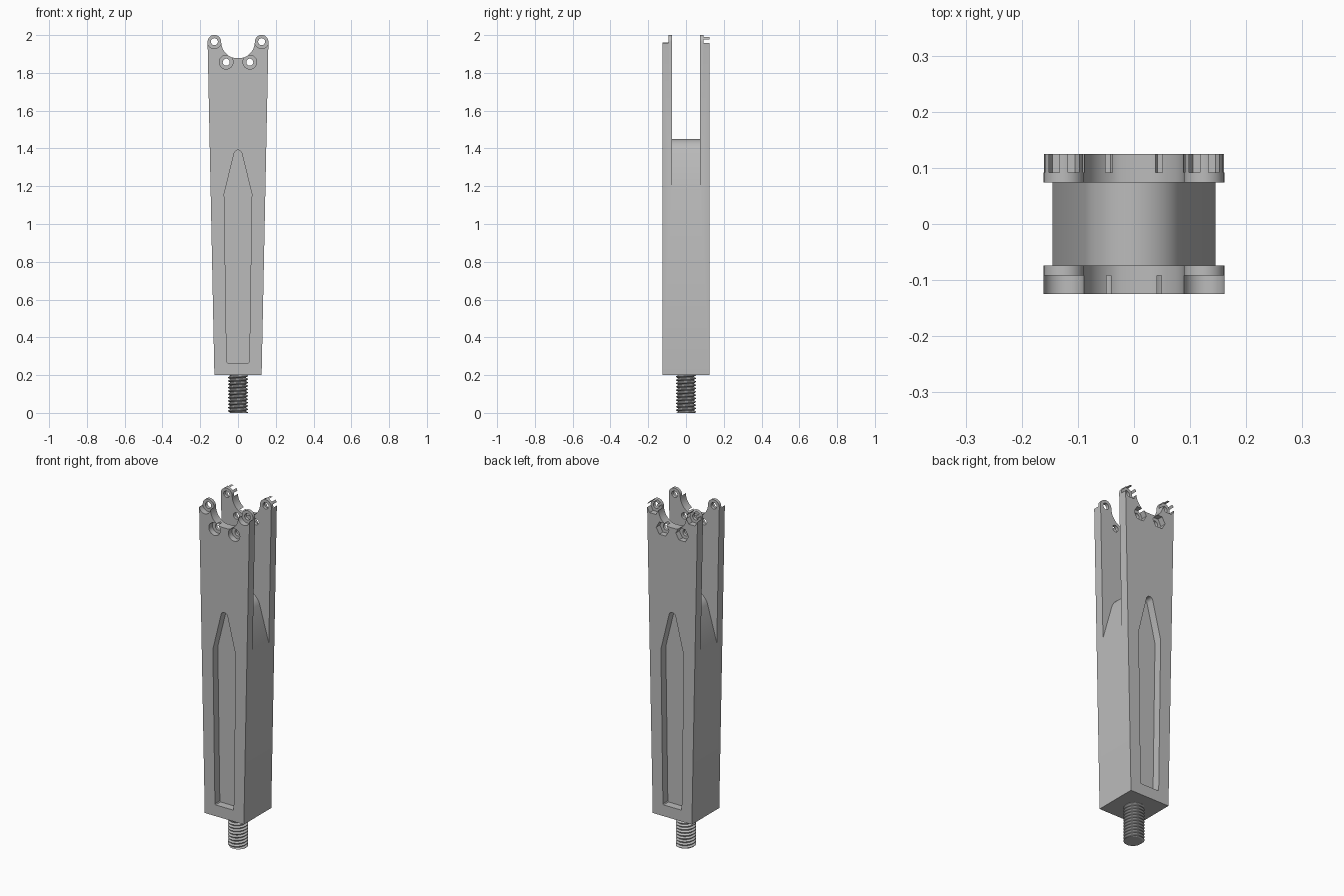
import bpy, bmesh
from math import sin, cos, pi, radians

old = bpy.data.objects.get("Cube")
if old:
    bpy.data.objects.remove(old, do_unlink=True)

grey = bpy.data.materials.new("plain_grey")
grey.use_nodes = True
colour = (0.5, 0.5, 0.5, 1)
grey.diffuse_color = colour
grey.node_tree.nodes["Principled BSDF"].inputs["Base Color"].default_value = colour


def make_object(name, bm):
    bmesh.ops.recalc_face_normals(bm, faces=bm.faces)
    mesh = bpy.data.meshes.new(name)
    bm.to_mesh(mesh)
    bm.free()
    mesh.materials.append(grey)
    obj = bpy.data.objects.new(name, mesh)
    bpy.context.collection.objects.link(obj)
    return obj


def prism(name, outline, y0, y1):
    """Extrude an x-z outline along y."""
    bm = bmesh.new()
    front = bm.faces.new([bm.verts.new((x, y0, z)) for x, z in outline])
    new = bmesh.ops.extrude_face_region(bm, geom=[front])["geom"]
    moved = [v for v in new if isinstance(v, bmesh.types.BMVert)]
    bmesh.ops.translate(bm, verts=moved, vec=(0, y1 - y0, 0))
    return make_object(name, bm)


def arc(cx, cz, r, start, end, steps):
    angles = [radians(start + (end - start) * i / steps) for i in range(steps + 1)]
    return [(cx + r * cos(a), cz + r * sin(a)) for a in angles]


def circle(cx, cz, r, sides):
    return arc(cx, cz, r, 0, 360, sides)[:-1]


def mirrored(half):
    """Complete a right-hand outline (bottom to top) with its left half."""
    return half + [(-x, z) for x, z in reversed(half) if x > 1e-6]


def cut(target, cutter):
    mod = target.modifiers.new("cut", 'BOOLEAN')
    mod.operation = 'DIFFERENCE'
    mod.solver = 'EXACT'
    mod.object = cutter
    bpy.context.view_layer.objects.active = target
    bpy.ops.object.modifier_apply(modifier=mod.name)
    bpy.data.objects.remove(cutter, do_unlink=True)


# Tapered body with rounded ears and a scooped top
EAR_X, EAR_Z, EAR_R = 0.125, 1.965, 0.036
scoop = arc(0, EAR_Z, EAR_X - EAR_R, 0, -90, 16)[1:]
scoop = [(x, z) for x, z in scoop if z > 1.88] + [(0.024, 1.88)]
half = [(0.125, 0.2)] + arc(EAR_X, EAR_Z, EAR_R, 0, 180, 16) + scoop
body = prism("forked_body", mirrored(half), -0.125, 0.125)

# Slot that splits the upper body into two plates, over a rounded peak
flank = [(0.2, 2.1), (0.2, 0.986)]
peak = arc(0, 1.36, 0.09, 16, 90, 10)
cut(body, prism("slot_cutter", mirrored(flank + peak), -0.074, 0.074))

# Pointed recess in the front and back faces
recess = [(0.056, 0.265), (0.06, 0.27), (0.073, 1.16)] + arc(0, 1.37, 0.021, 15, 90, 6)
for side in (-1, 1):
    cut(body, prism("recess_cutter", mirrored(recess), side * 0.08, side * 0.2))

# Bolt holes: round pockets in front, hexagonal ones behind
for angle in (180, 240, 300, 360):
    x = EAR_X * cos(radians(angle))
    z = EAR_Z + EAR_X * sin(radians(angle))
    cut(body, prism("hole_cutter", circle(x, z, 0.0185, 24), -0.3, 0.3))
    cut(body, prism("round_pocket_cutter", circle(x, z, 0.0365, 32), -0.3, -0.092))
    cut(body, prism("hex_pocket_cutter", circle(x, z, 0.0405, 6), 0.092, 0.3))

# Threaded stud: a helical skin trimmed flat at both ends
PITCH, SIDES, TURNS = 0.0177, 32, 14
radii = (0.0535, 0.0535, 0.043, 0.043)
steps = (0, 0.15, 0.5, 0.65)
bm = bmesh.new()
columns = []
for i in range(SIDES + 1):
    a = 2 * pi * i / SIDES
    columns.append([bm.verts.new((r * cos(a), r * sin(a), PITCH * (t - 2 + s + i / SIDES)))
                    for t in range(TURNS + 2) for r, s in zip(radii, steps)])
for a, b in zip(columns, columns[1:]):
    for j in range(len(a) - 1):
        bm.faces.new((a[j], b[j], b[j + 1], a[j + 1]))
bmesh.ops.remove_doubles(bm, verts=bm.verts, dist=1e-5)
for z, up in ((0, -1), (0.21, 1)):
    geom = bm.verts[:] + bm.edges[:] + bm.faces[:]
    bmesh.ops.bisect_plane(bm, geom=geom, plane_co=(0, 0, z), plane_no=(0, 0, up), clear_outer=True)
    rim = [e for e in bm.edges if e.is_boundary and all(abs(v.co.z - z) < 1e-5 for v in e.verts)]
    bmesh.ops.holes_fill(bm, edges=rim, sides=0)
stud = make_object("threaded_stud", bm)

# Smooth curved walls while keeping hard edges
bpy.ops.object.select_all(action='DESELECT')
for obj in (body, stud):
    obj.select_set(True)
bpy.context.view_layer.objects.active = body
bpy.ops.object.shade_smooth_by_angle(angle=radians(30))
